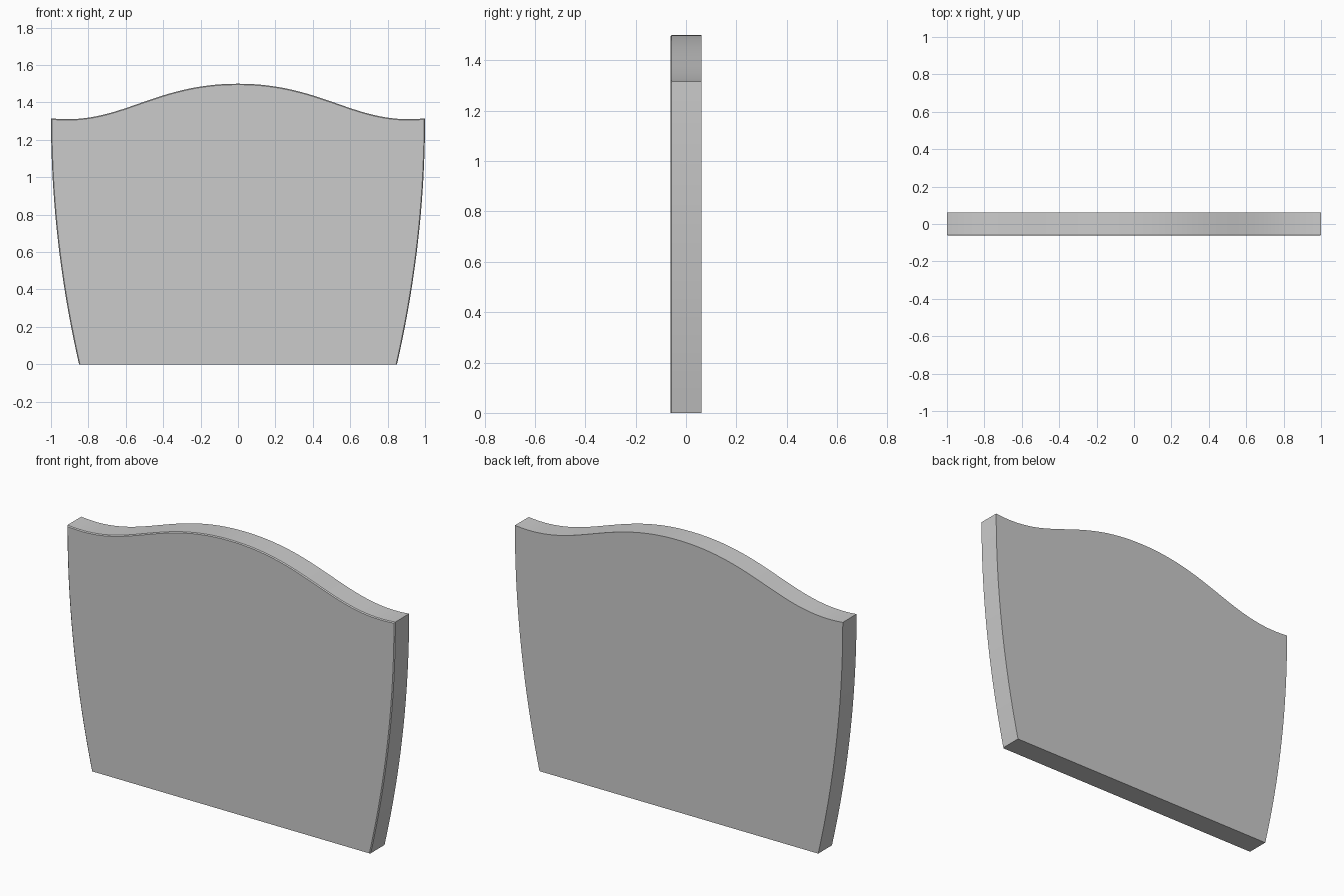
import bpy, bmesh
from mathutils import Vector
from mathutils.geometry import interpolate_bezier

if "Cube" in bpy.data.objects:
    bpy.data.objects.remove(bpy.data.objects["Cube"])

HALF_DEPTH = 0.0625

# Right half of the outline: flared side, then the wavy top up to the centre
side = [(1 - 0.15 * (1 - i / 20) ** 2, 1.315 * i / 20) for i in range(21)]
top = interpolate_bezier(Vector((1, 1.315)), Vector((0.63, 1.275)),
                         Vector((0.46, 1.5)), Vector((0, 1.5)), 33)
right = side + [(p.x, p.y) for p in top[1:]]
outline = right + [(-x, z) for x, z in reversed(right[:-1])]

# Extrude the outline through the panel thickness
bm = bmesh.new()
front = bm.faces.new([bm.verts.new((x, -HALF_DEPTH, z)) for x, z in outline])
result = bmesh.ops.extrude_face_region(bm, geom=[front], use_keep_orig=True)
new_verts = [g for g in result["geom"] if isinstance(g, bmesh.types.BMVert)]
bmesh.ops.translate(bm, verts=new_verts, vec=(0, 2 * HALF_DEPTH, 0))
bmesh.ops.recalc_face_normals(bm, faces=bm.faces)

# Fine eased edge around the front sides and top
rim = [e for e in bm.edges
       if all(v.co.y < 0 for v in e.verts) and any(v.co.z > 0.001 for v in e.verts)]
bmesh.ops.bevel(bm, geom=rim, offset=0.005, segments=1, affect='EDGES')

mesh = bpy.data.meshes.new("back_panel")
bm.to_mesh(mesh)
bm.free()
panel = bpy.data.objects.new("back_panel", mesh)
bpy.context.collection.objects.link(panel)

# Smooth the curved rim while keeping the corners crisp
bpy.context.view_layer.objects.active = panel
panel.select_set(True)
bpy.ops.object.shade_smooth_by_angle(angle=0.5)
